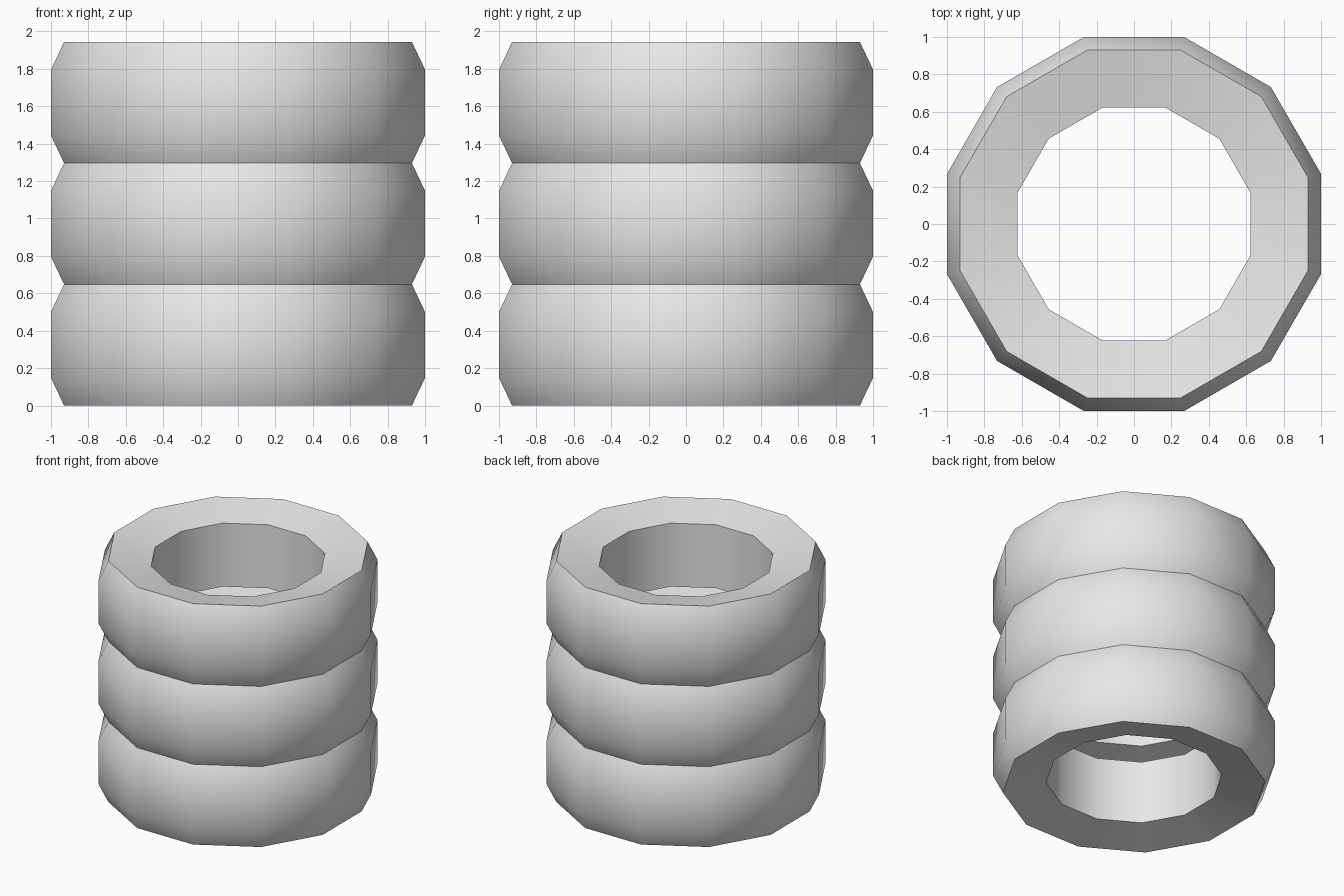
import bpy, bmesh
from math import cos, pi, radians
from mathutils import Matrix, Vector

cube = bpy.data.objects.get("Cube")
if cube:
    bpy.data.objects.remove(cube, do_unlink=True)

SIDES = 12
HEIGHT = 0.648

# One plain material
grey = bpy.data.materials.new("light grey")
grey.use_nodes = True
colour = (0.8, 0.8, 0.8, 1)
grey.diffuse_color = colour
grey.node_tree.nodes["Principled BSDF"].inputs["Base Color"].default_value = colour

# Tyre cross-section: (distance to the flat side, height)
PROFILE = [(0.93, 0), (1, 0.148), (1, 0.5), (0.93, HEIGHT),
           (0.623, HEIGHT - 0.068), (0.623, 0.068)]


def make_tyre(name, z):
    bm = bmesh.new()
    rings = []
    for k in range(SIDES):
        turn = Matrix.Rotation(2 * pi * (k + 0.5) / SIDES, 3, "Z")
        rings.append([bm.verts.new(turn @ Vector((r / cos(pi / SIDES), 0, h)))
                      for r, h in PROFILE])
    # Bridge each cross-section to the next, closing the ring
    for k, a in enumerate(rings):
        b = rings[(k + 1) % SIDES]
        for i in range(len(PROFILE)):
            j = (i + 1) % len(PROFILE)
            bm.faces.new((a[i], b[i], b[j], a[j]))
    bmesh.ops.recalc_face_normals(bm, faces=bm.faces)
    mesh = bpy.data.meshes.new(name)
    bm.to_mesh(mesh)
    bm.free()
    mesh.materials.append(grey)
    tyre = bpy.data.objects.new(name, mesh)
    tyre.location.z = z
    bpy.context.collection.objects.link(tyre)
    return tyre


# Stack of three tyres
bpy.ops.object.select_all(action="DESELECT")
for n, name in enumerate(("bottom_tyre", "middle_tyre", "top_tyre")):
    tyre = make_tyre(name, n * HEIGHT)
    tyre.select_set(True)
    bpy.context.view_layer.objects.active = tyre

# Smooth around the tread, sharp at the rims
bpy.ops.object.shade_smooth_by_angle(angle=radians(40))
